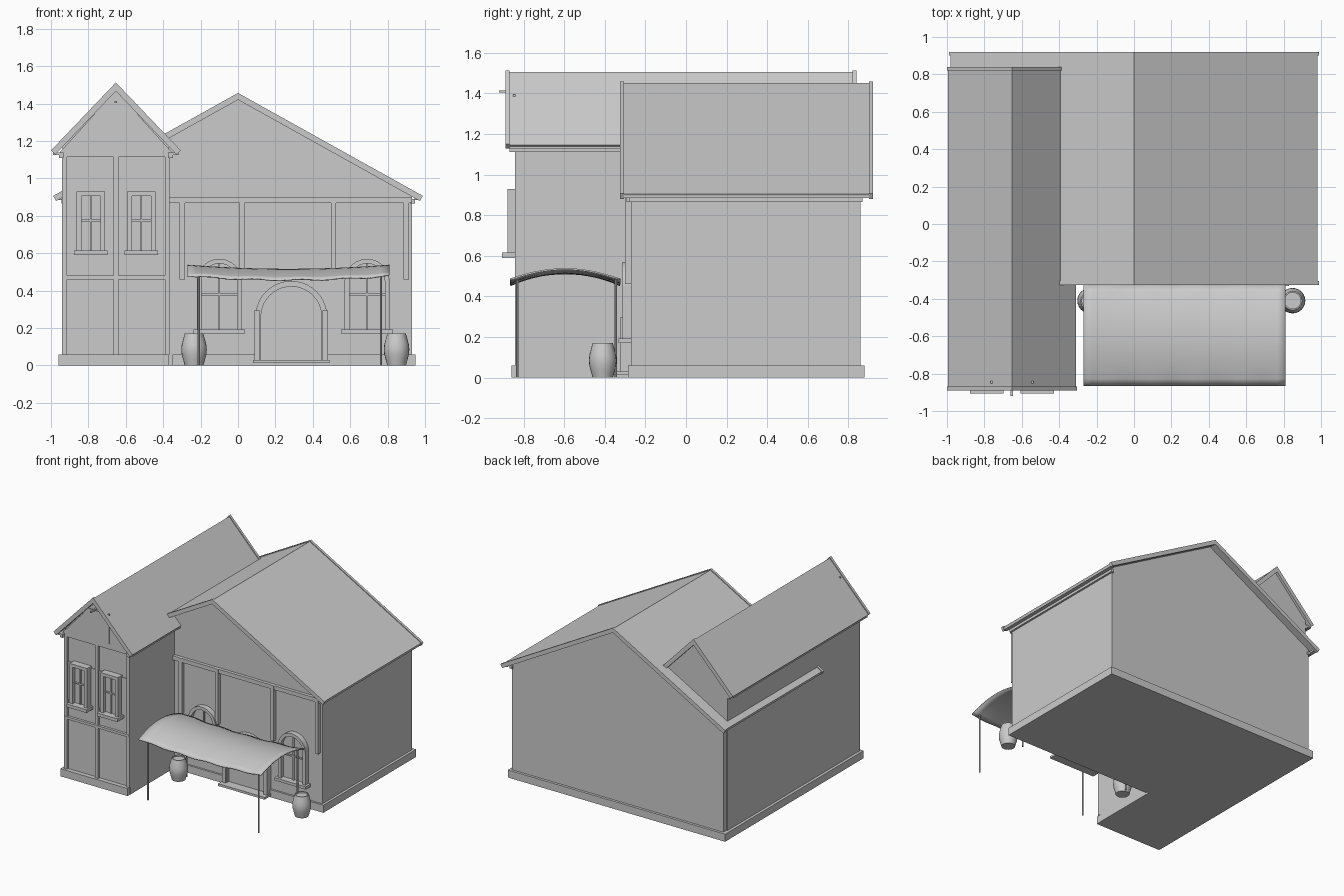
import bpy, bmesh, math
from math import sin, cos, pi

if "Cube" in bpy.data.objects:
    bpy.data.objects.remove(bpy.data.objects["Cube"])

plaster = bpy.data.materials.new("plain_grey")
plaster.use_nodes = True
GREY = (0.6, 0.6, 0.6, 1)
plaster.diffuse_color = GREY
plaster.node_tree.nodes["Principled BSDF"].inputs["Base Color"].default_value = GREY


def finish(name, bm, smooth=False):
    bmesh.ops.recalc_face_normals(bm, faces=bm.faces)
    mesh = bpy.data.meshes.new(name)
    bm.to_mesh(mesh)
    bm.free()
    mesh.materials.append(plaster)
    obj = bpy.data.objects.new(name, mesh)
    bpy.context.collection.objects.link(obj)
    if smooth:
        bpy.ops.object.select_all(action='DESELECT')
        obj.select_set(True)
        bpy.context.view_layer.objects.active = obj
        bpy.ops.object.shade_smooth_by_angle(angle=math.radians(35))
    return obj


def prism(name, outline, y0, y1):
    """Extrude an x-z outline along y."""
    bm = bmesh.new()
    face = bm.faces.new([bm.verts.new((x, y0, z)) for x, z in outline])
    out = bmesh.ops.extrude_face_region(bm, geom=[face])
    for v in out["geom"]:
        if isinstance(v, bmesh.types.BMVert):
            v.co.y = y1
    return finish(name, bm)


def box(name, x0, x1, y0, y1, z0, z1):
    return prism(name, [(x0, z0), (x1, z0), (x1, z1), (x0, z1)], y0, y1)


def gable_body(name, cx, half, wall, apex, y0, y1):
    prism(name, [(cx - half, 0), (cx + half, 0), (cx + half, wall),
                 (cx, apex), (cx - half, wall)], y0, y1)


def chevron(name, cx, half, eave, ridge, thick, y0, y1):
    rise = ridge - eave
    slope = math.hypot(rise, half)
    ix, iz = half - thick * rise / slope, eave - thick * half / slope
    prism(name, [(cx - half, eave), (cx, ridge), (cx + half, eave), (cx + ix, iz),
                 (cx, ridge - thick * slope / half), (cx - ix, iz)], y0, y1)


def arch(cx, r, z0, spring, steps=20):
    pts = [(cx + r * cos(pi * i / steps), spring + r * sin(pi * i / steps))
           for i in range(steps + 1)]
    return [(cx + r, z0)] + pts + [(cx - r, z0)]


def arch_frame(name, cx, r, width, z0, spring, y0, y1):
    prism(name, arch(cx, r, z0, spring) + arch(cx, r - width, z0, spring)[::-1], y0, y1)


def pole(name, x, y, top, r=0.006):
    bm = bmesh.new()
    bmesh.ops.create_cone(bm, cap_ends=True, segments=10, radius1=r, radius2=r, depth=top)
    bmesh.ops.translate(bm, verts=bm.verts, vec=(x, y, top / 2))
    finish(name, bm, True)


# Main hall and long side wing
WX = -0.653
gable_body("hall_walls", 0, 0.93, 0.91, 1.43, -0.27, 0.86)
gable_body("wing_walls", WX, 0.285, 1.17, 1.48, -0.825, 0.82)
box("hall_plinth", -0.35, 0.95, -0.285, 0.88, 0, 0.06)
box("back_plinth", -0.95, 0.95, 0.8, 0.88, 0, 0.06)
box("wing_plinth", -0.96, -0.37, -0.86, 0.88, 0, 0.06)

# Roofs with raised barge boards at both ends
chevron("hall_roof", 0, 0.98, 0.905, 1.45, 0.022, -0.31, 0.91)
chevron("wing_roof", WX, 0.342, 1.145, 1.505, 0.022, -0.88, 0.835)
for tag, y in (("front", -0.325), ("back", 0.9)):
    chevron("hall_barge_" + tag, 0, 0.988, 0.907, 1.457, 0.032, y, y + 0.02)
for tag, y in (("front", -0.89), ("back", 0.82)):
    chevron("wing_barge_" + tag, WX, 0.347, 1.15, 1.513, 0.032, y, y + 0.02)
for tag, s in (("left", 1), ("right", -1)):
    a, b = sorted((s * 0.92, s * 0.945))
    box("hall_cornice_" + tag, a, b, -0.28, 0.87, 0.865, 0.89)
    a, b = sorted((s * 0.945, s * 0.975))
    box("hall_eave_board_" + tag, a, b, -0.31, 0.9, 0.885, 0.9)
    a, b = sorted((WX + s * 0.28, WX + s * 0.305))
    box("wing_cornice_" + tag, a, b, -0.87, 0.82, 1.11, 1.14)
    a, b = sorted((WX + s * 0.3, WX + s * 0.335))
    box("wing_eave_board_" + tag, a, b, -0.87, 0.82, 1.125, 1.14)

# Wing front timber frame
for i, x in enumerate((-0.927, WX, -0.378)):
    box(f"wing_post_{i}", x - 0.013, x + 0.013, -0.842, -0.82, 0.06, 1.13)
for i, (z0, z1) in enumerate(((0.46, 0.48), (1.115, 1.14))):
    box(f"wing_beam_{i}", -0.94, -0.366, -0.845, -0.82, z0, z1)
for i, x in enumerate((-0.787, -0.517)):
    box(f"wing_panel_{i}", x - 0.125, x + 0.125, -0.832, -0.82, 0.62, 0.915)

# Loft hatch and hoist hook
prism("gable_board", [(WX - 0.3, 1.14), (WX + 0.3, 1.14), (WX, 1.47)], -0.845, -0.82)
box("loft_hatch", WX - 0.115, WX + 0.115, -0.853, -0.84, 1.16, 1.395)
box("hoist_hook", WX - 0.006, WX + 0.006, -0.92, -0.84, 1.403, 1.415)

# Upper wing windows
for i, x in enumerate((-0.787, -0.517)):
    n = f"upper_window_{i}_"
    for s in (-1, 1):
        c = x + s * 0.064
        box(n + "jamb", c - 0.013, c + 0.013, -0.88, -0.82, 0.61, 0.93)
    box(n + "head", x - 0.077, x + 0.077, -0.88, -0.82, 0.905, 0.93)
    box(n + "sill", x - 0.09, x + 0.09, -0.905, -0.82, 0.59, 0.615)
    box(n + "pane", x - 0.055, x + 0.055, -0.85, -0.82, 0.615, 0.91)
    box(n + "mullion", x - 0.005, x + 0.005, -0.86, -0.84, 0.615, 0.91)
    box(n + "bar", x - 0.055, x + 0.055, -0.86, -0.84, 0.77, 0.78)

# Hall front timber frame
box("hall_beam", -0.37, 0.93, -0.295, -0.26, 0.868, 0.9)
for i, x in enumerate((-0.298, 0.022, 0.51, 0.9)):
    box(f"hall_post_{i}", x - 0.014, x + 0.014, -0.3, -0.26, 0.46, 0.9)

# Arched ground floor windows
for i, x in enumerate((-0.1, 0.69)):
    n = f"arched_window_{i}_"
    arch_frame(n + "frame", x, 0.12, 0.025, 0.18, 0.45, -0.312, -0.26)
    prism(n + "pane", arch(x, 0.1, 0.18, 0.45), -0.28, -0.26)
    box(n + "sill", x - 0.138, x + 0.138, -0.332, -0.26, 0.17, 0.192)
    box(n + "mullion", x - 0.005, x + 0.005, -0.292, -0.27, 0.19, 0.55)
    box(n + "bar", x - 0.1, x + 0.1, -0.292, -0.27, 0.375, 0.385)

# Arched doorway with step
DX = 0.285
arch_frame("door_arch", DX, 0.192, 0.03, 0.03, 0.26, -0.312, -0.26)
prism("door_leaf", arch(DX, 0.17, 0.03, 0.26), -0.29, -0.26)
for tag, s in (("left", 1), ("right", -1)):
    c = DX + s * 0.182
    box("door_jamb_" + tag, c - 0.014, c + 0.014, -0.325, -0.26, 0.03, 0.295)
box("door_step", 0.08, 0.49, -0.365, -0.26, 0.012, 0.03)

# Cloth awning: arched front to back, sagging in the middle
NX, NY = 24, 14
bm = bmesh.new()
bmesh.ops.create_grid(bm, x_segments=NX, y_segments=NY, size=1)
for v in bm.verts:
    u, w = v.co.x, v.co.y
    sag = 0.022 * (1 - u * u)
    flutter = 0.004 * sin(u * 14) * w ** 4
    v.co = (0.27 + 0.54 * u, -0.595 + 0.27 * w, 0.535 - 0.055 * w * w - sag + flutter)
awning = finish("awning", bm, True)
cloth = awning.modifiers.new("thickness", 'SOLIDIFY')
cloth.thickness = 0.008
cloth.offset = 0
for i, (x, y) in enumerate(((-0.21, -0.83), (0.765, -0.83), (-0.21, -0.345), (0.765, -0.345))):
    pole(f"awning_pole_{i}", x, y, 0.48)

# Barrels turned from a bulging profile with recessed lids
PROFILE = [(0, 0), (0.05, 0), (0.058, 0.03), (0.066, 0.06), (0.068, 0.085), (0.066, 0.11),
           (0.058, 0.14), (0.05, 0.17), (0.043, 0.17), (0.043, 0.16), (0, 0.16)]
for i, x in enumerate((-0.235, 0.848)):
    bm = bmesh.new()
    ring = [bm.verts.new((r, 0, z)) for r, z in PROFILE]
    edges = [bm.edges.new(pair) for pair in zip(ring, ring[1:])]
    bmesh.ops.spin(bm, geom=ring + edges, cent=(0, 0, 0), axis=(0, 0, 1),
                   angle=2 * pi, steps=24)
    bmesh.ops.remove_doubles(bm, verts=bm.verts, dist=0.0005)
    bmesh.ops.translate(bm, verts=bm.verts, vec=(x, -0.41, 0))
    finish(f"barrel_{i}", bm, True)
